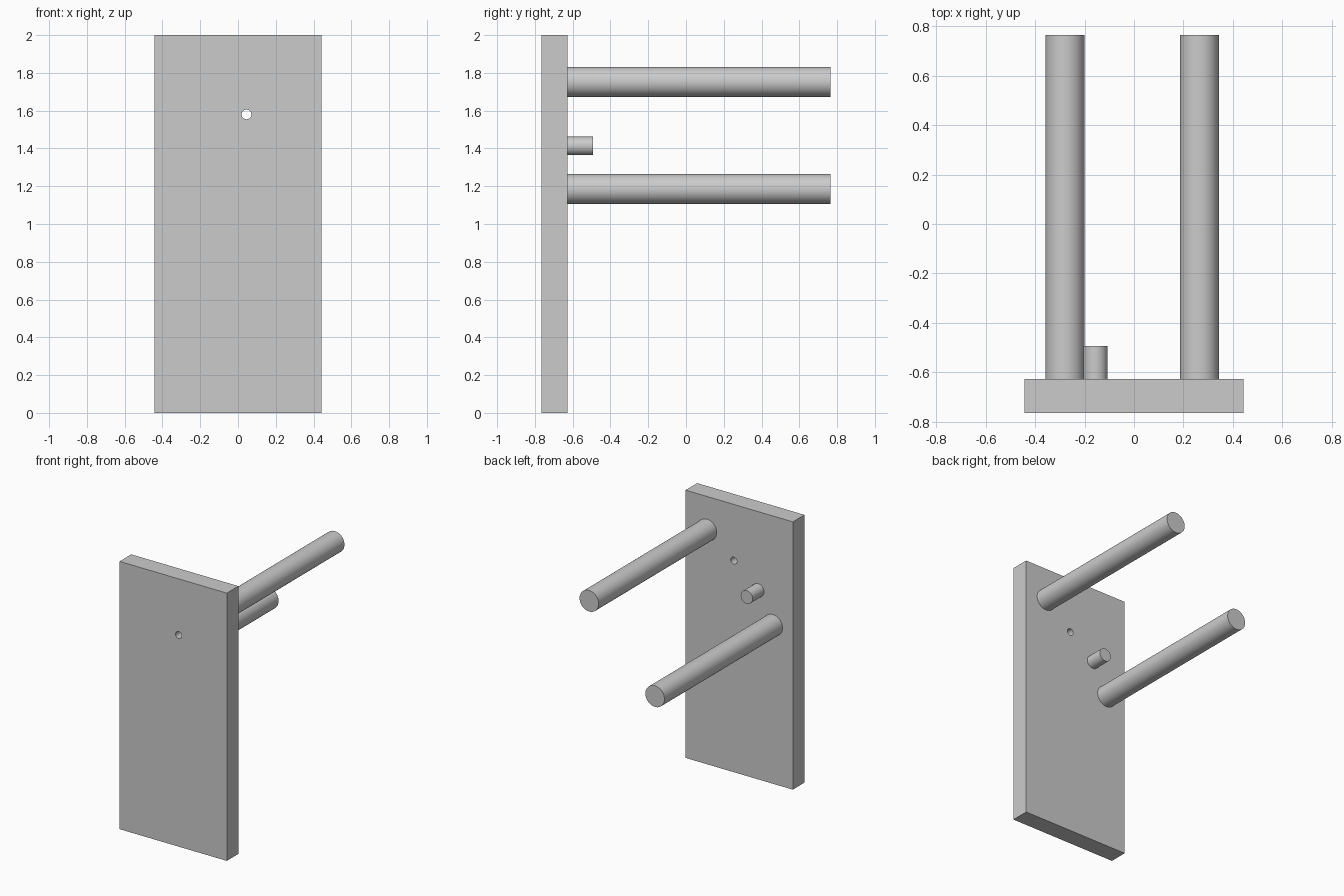
import bpy
import math

cube = bpy.data.objects.get("Cube")
if cube:
    bpy.data.objects.remove(cube, do_unlink=True)

FRONT, BACK = -0.765, -0.628

grey = bpy.data.materials.new("plain grey")
grey.use_nodes = True
colour = (0.6, 0.6, 0.6, 1)
grey.diffuse_color = colour
grey.node_tree.nodes["Principled BSDF"].inputs["Base Color"].default_value = colour


def rod(name, x, z, radius, y0, y1, sides=48):
    """Cylinder lying along y between y0 and y1."""
    bpy.ops.mesh.primitive_cylinder_add(
        vertices=sides, radius=radius, depth=y1 - y0,
        location=(x, (y0 + y1) / 2, z), rotation=(math.pi / 2, 0, 0))
    ob = bpy.context.object
    ob.name = name
    ob.data.materials.append(grey)
    bpy.ops.object.shade_smooth_by_angle(angle=math.radians(40))
    return ob


# Upright board
bpy.ops.mesh.primitive_cube_add(size=1, location=(0, (FRONT + BACK) / 2, 1))
board = bpy.context.object
board.name = "board"
board.scale = (0.886, BACK - FRONT, 2)
bpy.ops.object.transform_apply(location=False, rotation=False, scale=True)
board.data.materials.append(grey)

# Small hole right through the board
cutter = rod("hole_cutter", 0.045, 1.58, 0.026, FRONT - 0.1, BACK + 0.1, 16)
cut = board.modifiers.new("hole", "BOOLEAN")
cut.operation = "DIFFERENCE"
cut.solver = "EXACT"
cut.object = cutter
bpy.context.view_layer.objects.active = board
bpy.ops.object.modifier_apply(modifier=cut.name)
bpy.data.objects.remove(cutter, do_unlink=True)

# Pegs on the back
rod("upper_peg", 0.265, 1.752, 0.079, BACK, 0.765)
rod("lower_peg", -0.279, 1.185, 0.079, BACK, 0.765)
rod("short_peg", -0.156, 1.413, 0.049, BACK, -0.493)
